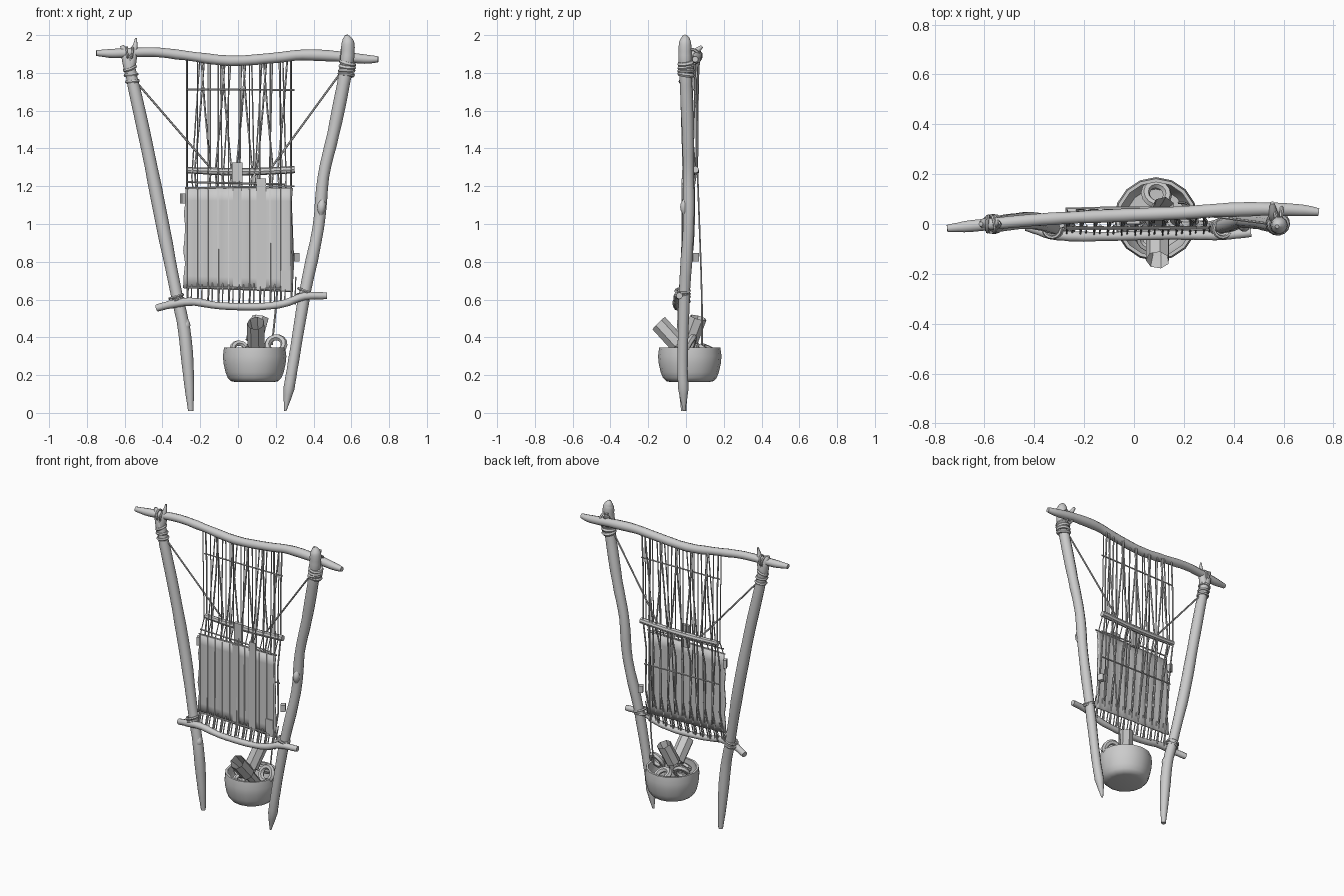
import bpy, bmesh, math, random
from mathutils import Vector

random.seed(4)
old = bpy.data.objects.get("Cube")
if old:
    bpy.data.objects.remove(old, do_unlink=True)

grey = bpy.data.materials.new("plain grey")
grey.use_nodes = True
GREY = (0.6, 0.6, 0.6, 1)
grey.diffuse_color = GREY
grey.node_tree.nodes["Principled BSDF"].inputs["Base Color"].default_value = GREY


def finish(name, bm, smooth=True):
    bmesh.ops.recalc_face_normals(bm, faces=bm.faces)
    me = bpy.data.meshes.new(name)
    bm.to_mesh(me)
    bm.free()
    me.materials.append(grey)
    ob = bpy.data.objects.new(name, me)
    bpy.context.collection.objects.link(ob)
    if smooth:
        bpy.ops.object.select_all(action='DESELECT')
        ob.select_set(True)
        bpy.context.view_layer.objects.active = ob
        bpy.ops.object.shade_smooth_by_angle(angle=math.radians(40))
    return ob


def spline(pts, steps):
    """Catmull-Rom through points; each point is (x, y, z, radius)."""
    p = [Vector(q) for q in pts]
    p = [2 * p[0] - p[1]] + p + [2 * p[-1] - p[-2]]
    out = []
    for i in range(1, len(p) - 2):
        a, b, c, d = p[i - 1:i + 3]
        for s in range(steps):
            t = s / steps
            out.append(0.5 * (2 * b + (c - a) * t + (2 * a - 5 * b + 4 * c - d) * t * t
                              + (3 * b - a - 3 * c + d) * t ** 3))
    return out + [p[-2]]


def tube(bm, pts, sides=8, steps=4, knobbly=0.0, hollow=False):
    path = spline(pts, steps) if steps > 1 else [Vector(q) for q in pts]
    pos = [q.to_3d() for q in path]
    rings = []
    for i, q in enumerate(path):
        d = (pos[min(i + 1, len(pos) - 1)] - pos[max(i - 1, 0)]).normalized()
        ref = Vector((0, 1, 0)) if abs(d.y) < 0.8 else Vector((1, 0, 0))
        u = d.cross(ref).normalized()
        v = d.cross(u)
        r = q[3] * (1 + random.uniform(-knobbly, knobbly))
        rings.append([bm.verts.new(pos[i] + r * (u * math.cos(a) + v * math.sin(a)))
                      for a in (math.tau * k / sides for k in range(sides))])
    for a, b in zip(rings, rings[1:]):
        for k in range(sides):
            bm.faces.new((a[k], a[(k + 1) % sides], b[(k + 1) % sides], b[k]))
    bm.faces.new(rings[0])
    end = bm.faces.new(rings[-1])
    if hollow:
        bmesh.ops.inset_region(bm, faces=[end], thickness=.008, depth=0)
        bmesh.ops.translate(bm, vec=(pos[0] - pos[-1]) * .5, verts=end.verts)


def branch(name, *paths, sides=10, knobbly=0.05):
    bm = bmesh.new()
    for pts in paths:
        tube(bm, pts, sides, 4, knobbly)
    return finish(name, bm)


def rods(name, lines, r, sides=6):
    bm = bmesh.new()
    for line in lines:
        tube(bm, [(*p, r) for p in line], sides, 1)
    return finish(name, bm)


def coil(name, centre, axis, radius, thick, turns=1, gap=0.0, sides=14):
    """Rope rings stacked along an axis, each tipped a little."""
    bm = bmesh.new()
    for t in range(turns):
        ax = Vector(axis).normalized()
        c = Vector(centre) + ax * gap * (t - (turns - 1) / 2)
        if turns > 1:
            ax = (ax + Vector([random.uniform(-.2, .2) for _ in range(3)])).normalized()
        u = ax.orthogonal().normalized()
        v = ax.cross(u)
        rings = []
        for k in range(sides):
            a = math.tau * k / sides
            out = u * math.cos(a) + v * math.sin(a)
            rings.append([bm.verts.new(c + out * (radius + thick * math.cos(b)) + ax * thick * math.sin(b))
                          for b in (math.tau * j / 6 for j in range(6))])
        for k in range(sides):
            a, b = rings[k], rings[(k + 1) % sides]
            for j in range(6):
                bm.faces.new((a[j], a[(j + 1) % 6], b[(j + 1) % 6], b[j]))
    return finish(name, bm)


def box(name, centre, size, turn=0.0):
    bm = bmesh.new()
    bmesh.ops.create_cube(bm, size=1)
    bmesh.ops.scale(bm, vec=size, verts=bm.verts)
    ob = finish(name, bm, False)
    ob.location = centre
    ob.rotation_euler.z = turn
    return ob


# Forked posts
branch("right_post",
       [(-.25, -.012, .01, .015), (-.262, -.016, .2, .03), (-.285, -.018, .44, .032), (-.33, -.008, .65, .032),
        (-.40, .013, 1.0, .034), (-.48, .01, 1.4, .034), (-.55, 0, 1.72, .031), (-.583, 0, 1.86, .03),
        (-.6, 0, 1.91, .022), (-.615, 0, 1.945, .009)],
       [(-.572, 0, 1.82, .026), (-.556, 0, 1.9, .024), (-.545, 0, 1.94, .014), (-.54, .005, 1.985, .005)])
branch("left_post",
       [(.25, -.01, .01, .006), (.27, -.014, .13, .028), (.295, -.018, .28, .029), (.355, -.008, .64, .031),
        (.425, .013, .98, .032), (.452, .013, 1.25, .031), (.505, .01, 1.48, .033), (.558, 0, 1.74, .033),
        (.578, -.005, 1.87, .035), (.582, -.005, 1.95, .034), (.578, -.005, 1.98, .026), (.574, -.01, 2.0, .008)],
       [(.57, 0, 1.82, .024), (.56, .04, 1.9, .02), (.555, .085, 1.94, .008)])
branch("post_knots", [(-.29, -.018, .42, .012), (-.274, -.024, .465, .022), (-.285, -.018, .51, .01)],
       [(.437, -.002, 1.04, .01), (.442, -.01, 1.09, .022), (.447, 0, 1.14, .01)])

# Cross beams
branch("top_beam",
       [(-.75, -.018, 1.905, .016), (-.65, -.008, 1.903, .024), (-.45, .012, 1.91, .026),
        (-.28, .024, 1.892, .026), (-.04, .035, 1.864, .027), (.2, .045, 1.88, .027),
        (.34, .055, 1.895, .029), (.52, .06, 1.888, .028), (.67, .055, 1.873, .024), (.742, .048, 1.872, .016)])
branch("lower_beam",
       [(-.43, -.01, .555, .018), (-.33, -.04, .58, .022), (-.23, -.05, .588, .021), (-.1, -.05, .567, .019),
        (.1, -.045, .562, .019), (.24, -.045, .578, .02), (.35, -.045, .617, .02), (.47, -.035, .62, .018)])

# Rope lashings
coil("right_top_lashing", (-.566, 0, 1.79), (-.2, 0, 1), .031, .009, 3, .035)
coil("left_top_lashing", (.577, 0, 1.822), (.12, 0, 1), .034, .013, 4, .02)
coil("right_low_lashing", (-.325, -.018, .605), (-.25, 0, 1), .036, .008, 2, .022)
coil("left_low_lashing", (.352, -.018, .635), (.2, 0, 1), .036, .008, 2, .022)
coil("left_beam_lashing", (.575, .03, 1.885), (1, 0, 0), .04, .008, 2, .025)
coil("right_beam_lashing", (-.575, 0, 1.903), (1, 0, 0), .032, .007, 2, .022)

# Woven cloth with shallow vertical ribs and an uneven edge
bm = bmesh.new()
cols, rows = 32, 8
grid = []
for j in range(rows + 1):
    row = []
    for i in range(cols + 1):
        s, t = i / cols, j / rows
        side = random.uniform(-.006, .006) if i in (0, cols) else 0
        x = -.28 + .565 * s + side + .012 * (1 - t) * (s - .5)
        z = .66 + .53 * t - (.02 * s * (1 - t))
        row.append(bm.verts.new((x, -.013 + .002 * math.cos(i * math.pi / 2), z)))
    grid.append(row)
for j in range(rows):
    for i in range(cols):
        bm.faces.new((grid[j][i], grid[j][i + 1], grid[j + 1][i + 1], grid[j + 1][i]))
cloth = finish("woven_cloth", bm)
mod = cloth.modifiers.new("thickness", 'SOLIDIFY')
mod.thickness = .008
mod.offset = 0

# Warp threads: a front layer, and a crossing layer behind the cloth
N = 11
xs = [-.27 + .55 * i / (N - 1) for i in range(N)]
front, back, lower = [], [], []
for i, x in enumerate(xs):
    beam_y = .035 + .05 * x
    front.append([(x, beam_y - .01, 1.87), (x, .025, 1.28), (x, -.017, 1.18), (x, -.019, .68), (x, -.045, .58)])
    shift = .05 * (1 if i % 2 else -1) * (0 < i < N - 1)
    back.append([(x + shift * .7, beam_y + .02, 1.87), (x + shift * .3, .055, 1.6), (x - shift * .3, .055, 1.28),
                 (x, .025, 1.1), (x + .012, .012, .8), (x, -.03, .58)])
    lower.append([(x + .025, -.005, .72), (x + .022, -.04, .575)])
rods("front_warp", front, .0034, 5)
rods("back_warp", back, .0055, 5)
rods("lower_warp", lower, .0038, 5)
rods("slack_warp", [[(x + .012, .05, 1.87), (x - .03 * math.cos(i * 2), .035, 1.25), (x + .02, .006, .7)]
                    for i, x in enumerate(xs[1:-1])], .004, 5)

# Rods across the warp
branch("heddle_rod", [(-.275, .05, 1.285, .016), (-.1, .05, 1.278, .019), (.1, .05, 1.278, .019),
                      (.3, .05, 1.288, .019)], sides=8)
rods("thin_rods", [[(-.275, .035, 1.712), (.3, .045, 1.71)], [(-.27, -.015, 1.222), (.25, -.015, 1.21)],
                   [(-.28, -.015, 1.19), (.3, -.015, 1.2)], [(-.27, .03, 1.0), (.29, .03, .99)],
                   [(-.27, -.02, .665), (.27, -.02, .655)]], .005)

# Flat sticks and loose cloth tabs
box("beater_stick", (-.003, .01, 1.25), (.055, .02, .15))
box("shuttle_strip", (.122, -.02, .945), (.05, .006, .59))
box("center_strip", (-.003, -.019, .93), (.045, .005, .52))
box("left_tab", (.305, .045, .825), (.03, .035, .045), .5)
box("right_tab", (-.292, 0, 1.135), (.02, .03, .055), .4)
box("corner_flap", (.25, -.02, .7), (.055, .008, .11))

# Brace cords and the cord hanging to the basket
rods("brace_cords", [[(-.55, 0, 1.765), (-.14, .05, 1.29)], [(.55, 0, 1.81), (.17, .05, 1.29)]], .0055)
rods("hanging_cord", [[(.22, .065, 1.86), (.23, .06, 1.3), (.215, .08, .75), (.2, .085, .55), (.18, .085, .36)]], .005)

# Basket: a lathed hollow bowl
bm = bmesh.new()
profile = [(.0, .163), (.1, .163), (.125, .168), (.142, .185), (.154, .215), (.164, .26), (.168, .3),
           (.162, .347), (.148, .347), (.15, .28), (.12, .21), (.0, .2)]
vs = [bm.verts.new((r, 0, z)) for r, z in profile]
es = [bm.edges.new(p) for p in zip(vs, vs[1:])]
bmesh.ops.spin(bm, geom=vs + es, cent=(0, 0, 0), axis=(0, 0, 1), angle=math.tau, steps=16)
bmesh.ops.remove_doubles(bm, verts=bm.verts, dist=.0005)
basket = finish("basket", bm)
basket.location = (.088, .02, 0)

# Basket contents: hollow flared cloth rolls and yarn rings
bm = bmesh.new()
tube(bm, [(.1, .06, .25, .034), (.1, -.06, .385, .034), (.098, -.1, .43, .036), (.095, -.145, .475, .048)],
     7, 1, 0, True)
tube(bm, [(.05, -.03, .25, .032), (.1, .04, .42, .034), (.108, .05, .45, .036), (.12, .065, .505, .046)],
     7, 1, 0, True)
finish("cloth_rolls", bm)
coil("yarn_ring_left", (.2, .02, .36), (-.2, -1, .5), .045, .018)
coil("yarn_ring_right", (.01, .03, .335), (.3, -1, .6), .04, .016)
coil("yarn_ring_back", (.09, .12, .33), (.2, .5, 1), .045, .018)
coil("yarn_ring_front", (.06, -.06, .325), (-.3, -.4, 1), .04, .015)
